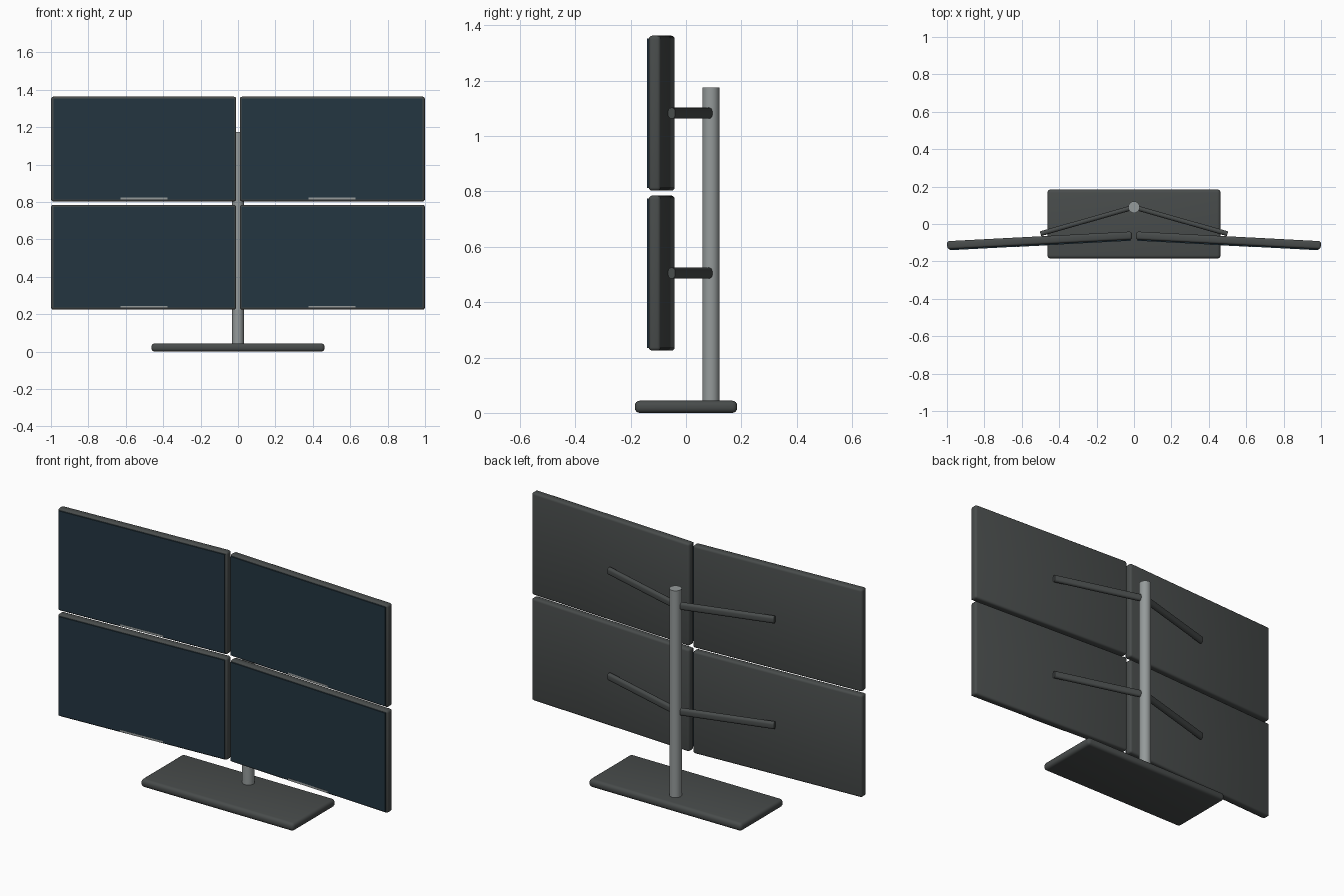
import bpy, bmesh, math
from mathutils import Vector, Matrix

cube = bpy.data.objects.get("Cube")
if cube:
    bpy.data.objects.remove(cube, do_unlink=True)


def material(name, rgb):
    m = bpy.data.materials.new(name)
    m.use_nodes = True
    m.diffuse_color = (*rgb, 1)
    m.node_tree.nodes["Principled BSDF"].inputs["Base Color"].default_value = (*rgb, 1)
    return m


CASING = material("charcoal casing", (0.065, 0.072, 0.071))
SCREEN = material("dark blue screen", (0.017, 0.036, 0.052))
METAL = material("grey metal", (0.30, 0.325, 0.325))


def finish(name, bm, mat, matrix):
    mesh = bpy.data.meshes.new(name)
    bm.to_mesh(mesh)
    bm.free()
    mesh.materials.append(mat)
    obj = bpy.data.objects.new(name, mesh)
    obj.matrix_world = matrix
    bpy.context.collection.objects.link(obj)
    bpy.ops.object.select_all(action='DESELECT')
    obj.select_set(True)
    bpy.context.view_layer.objects.active = obj
    bpy.ops.object.shade_smooth_by_angle(angle=math.radians(35))
    return obj


def box(name, size, mat, matrix, bevel=0, segments=3, along_x=False):
    """Box with rounded edges; along_x rounds only the lengthwise edges."""
    bm = bmesh.new()
    bmesh.ops.create_cube(bm, size=1)
    bmesh.ops.scale(bm, vec=size, verts=bm.verts)
    if bevel:
        edges = [e for e in bm.edges if not along_x
                 or abs(e.verts[0].co.x - e.verts[1].co.x) > size[0] / 2]
        bmesh.ops.bevel(bm, geom=edges, offset=bevel, segments=segments,
                        profile=0.5, affect='EDGES')
    return finish(name, bm, mat, matrix)


# Base plate
BASE_H = 0.044
box("base_plate", (0.926, 0.37, BASE_H), CASING,
    Matrix.Translation((0, 0, BASE_H / 2)), 0.018, 4)

# Upright pole
POLE_Y, POLE_TOP = 0.09, 1.175
bm = bmesh.new()
bmesh.ops.create_cone(bm, cap_ends=True, segments=20, radius1=0.031, radius2=0.031,
                      depth=POLE_TOP - BASE_H + 0.01)
finish("pole", bm, METAL, Matrix.Translation((0, POLE_Y, (POLE_TOP + BASE_H - 0.01) / 2)))

# Four monitors, each on its own arm
W, D, H = 0.99, 0.043, 0.56
for row, z in (("lower", 0.505), ("upper", 1.083)):
    for side, s in (("left", 1), ("right", -1)):
        tag = f"{row}_{side}"
        frame = (Matrix.Translation((s * 0.5045, -0.0875, z))
                 @ Matrix.Rotation(math.radians(-3 * s), 4, 'Z'))
        box(f"{tag}_monitor_casing", (W, D, H), CASING, frame, 0.012)
        box(f"{tag}_screen", (W - 0.02, 0.008, H - 0.02), SCREEN,
            frame @ Matrix.Translation((0, -D / 2 - 0.002, 0)))
        box(f"{tag}_chin_strip", (0.25, 0.008, 0.011), METAL,
            frame @ Matrix.Translation((0, -D / 2 - 0.003, -H / 2 + 0.0145)))

        # Arm from the pole centre to the back of the casing
        start, end = Vector((0, POLE_Y, z)), Vector((s * 0.5, -0.052, z))
        run = end - start
        box(f"{tag}_arm", (run.length, 0.026, 0.04), CASING,
            Matrix.Translation((start + end) / 2)
            @ Matrix.Rotation(math.atan2(run.y, run.x), 4, 'Z'),
            0.0125, 4, along_x=True)
